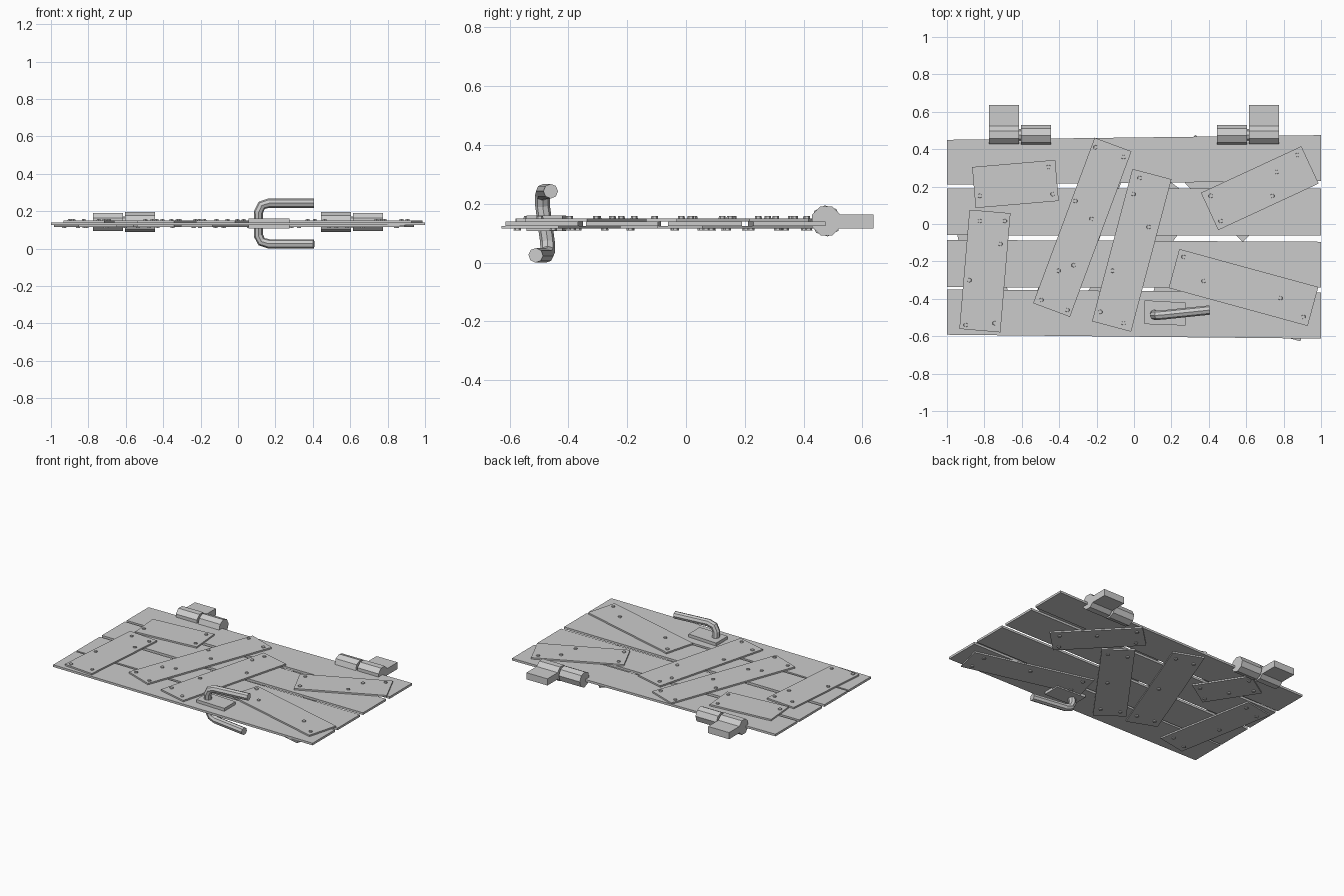
import bpy, bmesh, math
from mathutils import Vector, Matrix

if "Cube" in bpy.data.objects:
    bpy.data.objects.remove(bpy.data.objects["Cube"])


def finish(name, bm):
    bmesh.ops.recalc_face_normals(bm, faces=bm.faces)
    me = bpy.data.meshes.new(name)
    bm.to_mesh(me)
    bm.free()
    ob = bpy.data.objects.new(name, me)
    bpy.context.collection.objects.link(ob)
    return ob


def slab(name, pts, z0, z1):
    """Flat board with the given outline between two heights."""
    bm = bmesh.new()
    face = bm.faces.new([bm.verts.new((x, y, z0)) for x, y in pts])
    ext = bmesh.ops.extrude_face_region(bm, geom=[face])
    top = [v for v in ext["geom"] if isinstance(v, bmesh.types.BMVert)]
    bmesh.ops.translate(bm, verts=top, vec=(0, 0, z1 - z0))
    return finish(name, bm)


def batten(name, a, b, w, z0, z1):
    a, b = Vector(a), Vector(b)
    d = (b - a).normalized()
    p = Vector((-d.y, d.x)) * w / 2
    slab(name, [a + p, a - p, b - p, b + p], z0, z1)


def nails(name, pts, z):
    bm = bmesh.new()
    for x, y in pts:
        bmesh.ops.create_cone(bm, cap_ends=True, segments=6, radius1=0.013, radius2=0.011,
                              depth=0.014, matrix=Matrix.Translation((x, y, z)))
    finish(name, bm)


# Long planks: left top, left bottom, right top, right bottom edge heights
planks = [(0.45, 0.21, 0.475, 0.23), (0.19, -0.06, 0.19, -0.062),
          (-0.085, -0.338, -0.095, -0.34), (-0.35, -0.592, -0.367, -0.613)]
for i, (lt, lb, rt, rb) in enumerate(planks):
    slab(f"plank_{i+1}", [(-1, lb), (1, rb), (1, rt), (-1, lt)], 0.1255, 0.1405)

# Crooked battens nailed on the upper side
upper = [((-.856, .195), (-.412, .233), .22), ((-.77, .067), (-.824, -.57), .22),
         ((-.112, .425), (-.441, -.46), .21), ((.096, .267), (-.12, -.548), .216),
         ((.941, .316), (.404, .067), .22), ((.214, -.238), (.957, -.441), .216)]
for i, (a, b, w) in enumerate(upper):
    batten(f"upper_batten_{i+1}", a, b, w, 0.1405, 0.151)

nails("upper_nails", [
    (-.825, .15), (-.457, .305), (-.435, .16),
    (-.825, .016), (-.69, .016), (-.714, -.107), (-.88, -.3), (-.9, -.54), (-.745, -.53),
    (-.205, .41), (-.056, .358), (-.313, .123), (-.227, .027), (-.404, -.25), (-.323, -.22),
    (-.495, -.406), (-.356, -.46),
    (.03, .246), (-.003, .16), (.078, -.016), (-.115, -.25), (-.18, -.47), (-.056, -.53),
    (.874, .369), (.762, .278), (.74, .15), (.41, .15), (.463, .016),
    (.265, -.176), (.372, -.305), (.783, -.396), (.906, -.497)], 0.151)

# Battens on the under side, with nails near their ends and middle
lower = [((.25, .40), (.66, -.02), .22), ((.27, .17), (-.22, -.5), .21),
         ((-.112, .40), (-.441, -.45), .21), ((.115, -.32), (.915, -.53), .2),
         ((-.465, .065), (-.675, .39), .22), ((-.75, -.53), (-.88, .17), .21)]
under = []
for i, (a, b, w) in enumerate(lower):
    batten(f"lower_batten_{i+1}", a, b, w, 0.116, 0.1255)
    a, b = Vector(a), Vector(b)
    d = (b - a).normalized()
    p = Vector((-d.y, d.x)) * w
    for t, s in ((.07, .3), (.1, -.3), (.5, .2), (.9, .3), (.93, -.3)):
        under.append(a.lerp(b, t) + p * s)
nails("lower_nails", under, 0.116)


# Hinges: octagonal knuckles and a pin along x, one outer leaf block each
def rod(name, x0, x1, r, turn):
    bm = bmesh.new()
    m = (Matrix.Translation(((x0 + x1) / 2, 0.477, 0.142)) @ Matrix.Rotation(math.radians(turn), 4, 'X')
         @ Matrix.Rotation(math.pi / 2, 4, 'Y'))
    bmesh.ops.create_cone(bm, cap_ends=True, segments=8, radius1=r, radius2=r,
                          depth=abs(x1 - x0), matrix=m)
    finish(name, bm)


for side, s in (("left", -1), ("right", 1)):
    xo, xi = (s * 0.615, s * 0.776), (s * 0.443, s * 0.603)
    rod(f"{side}_outer_knuckle", *xo, 0.053, 22.5)
    rod(f"{side}_inner_knuckle", *xi, 0.053, 5)
    rod(f"{side}_hinge_pin", s * 0.5, s * 0.7, 0.03, 0)
    slab(f"{side}_hinge_leaf", [(xo[0], .48), (xo[1], .48), (xo[1], .637), (xo[0], .637)], 0.117, 0.163)

# Handle plate and bent handle passing through the boards
slab("handle_plate", [(.055, -.535), (.275, -.543), (.275, -.42), (.055, -.408)], 0.107, 0.161)
path = [(.405, -.46, .243), (.165, -.485, .243), (.126, -.488, .231), (.109, -.488, .195),
        (.109, -.471, .07), (.126, -.47, .037), (.165, -.475, .025), (.405, -.511, .025)]
cu = bpy.data.curves.new("handle", 'CURVE')
cu.dimensions = '3D'
cu.bevel_depth = 0.025
cu.bevel_resolution = 2
cu.use_fill_caps = True
sp = cu.splines.new('POLY')
sp.use_smooth = False
sp.points.add(len(path) - 1)
for pt, co in zip(sp.points, path):
    pt.co = (*co, 1)
bpy.context.collection.objects.link(bpy.data.objects.new("handle", cu))
